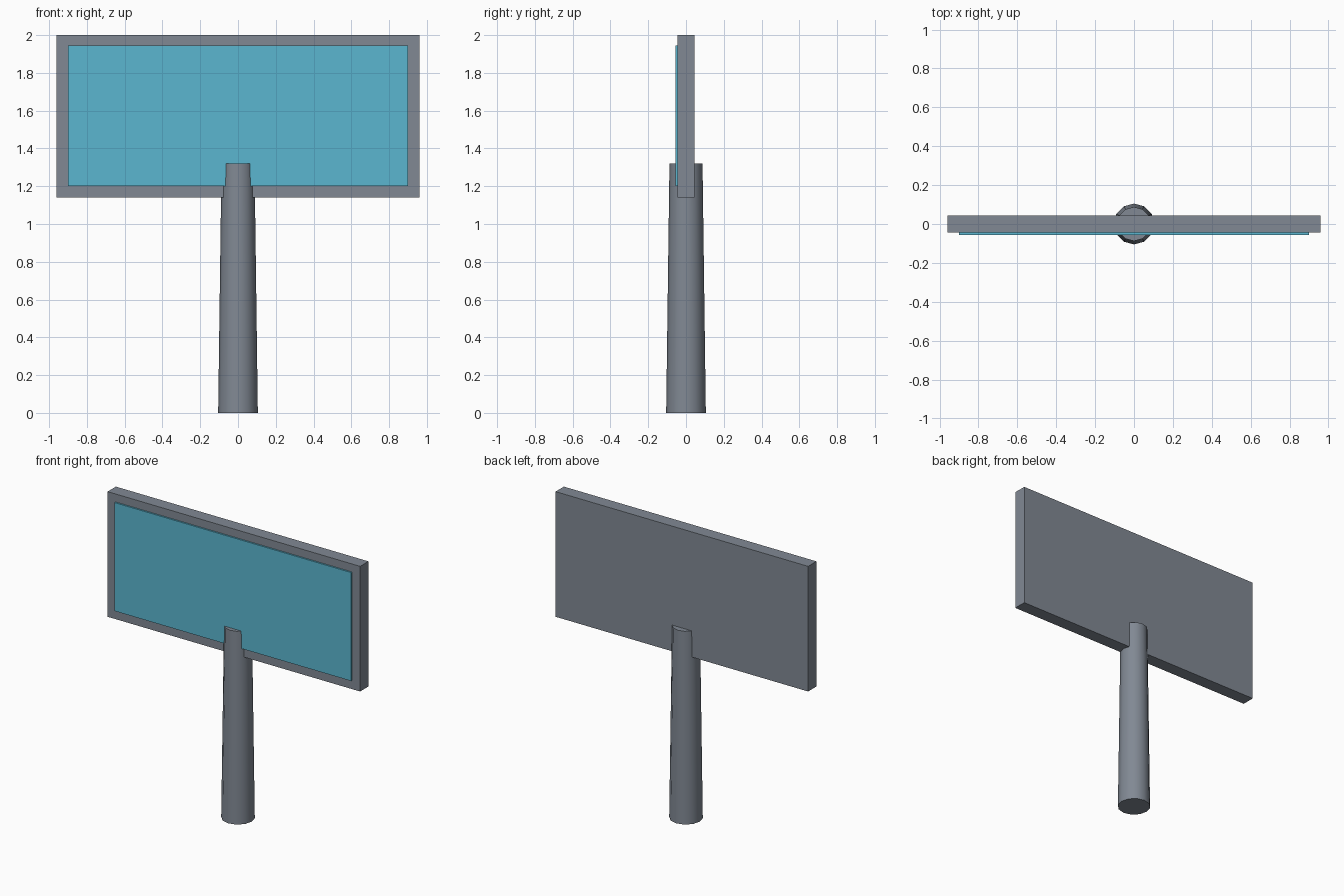
import bpy
import math

cube = bpy.data.objects.get("Cube")
if cube:
    bpy.data.objects.remove(cube, do_unlink=True)


def make_material(name, colour):
    mat = bpy.data.materials.new(name)
    mat.use_nodes = True
    mat.diffuse_color = (*colour, 1)
    mat.node_tree.nodes["Principled BSDF"].inputs["Base Color"].default_value = (*colour, 1)
    return mat


def make_box(name, low, high, mat):
    centre = [(a + b) / 2 for a, b in zip(low, high)]
    bpy.ops.mesh.primitive_cube_add(size=1, location=centre)
    obj = bpy.context.object
    obj.name = name
    obj.scale = [b - a for a, b in zip(low, high)]
    bpy.ops.object.transform_apply(location=False, rotation=False, scale=True)
    obj.data.materials.append(mat)
    return obj


grey = make_material("slate grey", (0.22, 0.25, 0.295))
blue = make_material("sky blue", (0.105, 0.47, 0.63))

# Board and the thin panel on its front
make_box("sign_board", (-0.96, -0.045, 1.14), (0.96, 0.045, 2.0), grey)
make_box("front_panel", (-0.9, -0.056, 1.2), (0.9, -0.044, 1.945), blue)

# Tapered post, overlapping the lower edge of the board
POST_HEIGHT = 1.32
bpy.ops.mesh.primitive_cone_add(vertices=12, radius1=0.105, radius2=0.0875,
                                depth=POST_HEIGHT, location=(0, 0, POST_HEIGHT / 2))
post = bpy.context.object
post.name = "post"
post.data.materials.append(grey)
bpy.ops.object.shade_smooth_by_angle(angle=math.radians(40))
